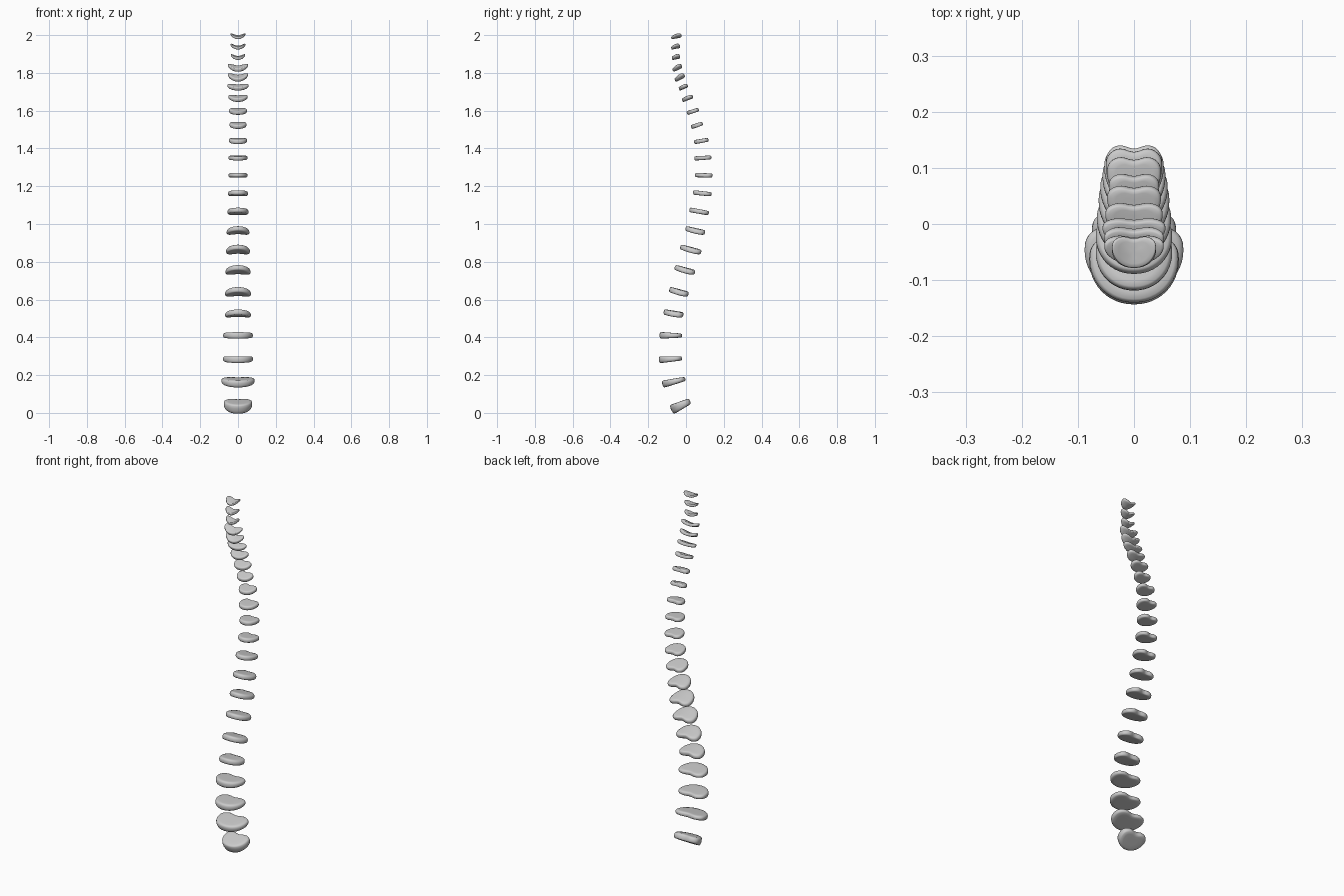
import bpy
import bmesh
import math

# Discs from top to bottom: z, front y, back y, half width, slope (dz/dy)
DISCS = [
    (1.990, -0.078, -0.021, 0.039, 0.17), (1.935, -0.078, -0.030, 0.039, 0.17),
    (1.880, -0.075, -0.030, 0.038, 0.18), (1.824, -0.070, -0.021, 0.053, 0.45),
    (1.773, -0.058, -0.006, 0.053, 0.48), (1.724, -0.037, 0.010, 0.056, 0.40),
    (1.665, -0.020, 0.038, 0.051, 0.36), (1.597, 0.005, 0.069, 0.048, 0.33),
    (1.523, 0.027, 0.090, 0.045, 0.33), (1.440, 0.043, 0.121, 0.048, 0.18),
    (1.350, 0.044, 0.137, 0.050, 0.06), (1.258, 0.048, 0.143, 0.050, -0.03),
    (1.162, 0.038, 0.138, 0.053, -0.11), (1.066, 0.018, 0.124, 0.056, -0.18),
    (0.966, -0.003, 0.104, 0.060, -0.21), (0.865, -0.030, 0.084, 0.063, -0.25),
    (0.757, -0.060, 0.051, 0.066, -0.25), (0.641, -0.088, 0.016, 0.068, -0.25),
    (0.527, -0.118, -0.011, 0.068, -0.14), (0.410, -0.140, -0.017, 0.079, -0.01),
    (0.285, -0.143, -0.017, 0.080, 0.06), (0.166, -0.125, 0.000, 0.088, 0.24),
    (0.040, -0.078, 0.025, 0.075, 0.47),
]
# Rim section: radius fraction, height fraction
SECTION = [(0.35, -0.5), (0.7, -0.5), (0.9, -0.47), (0.965, -0.36), (1, -0.14),
           (1, 0.14), (0.965, 0.36), (0.9, 0.47), (0.7, 0.5), (0.35, 0.5)]
SEGMENTS = 48


def kidney(angle):
    """Unit outline: rounded front (-y), flattened and notched back (+y)."""
    c, s = math.cos(angle), math.sin(angle)
    if s < 0:
        x = math.copysign(abs(c) ** 0.95, c)
        return x, 0.25 + 1.25 * s
    x = math.copysign(abs(c) ** 0.8, c)
    notch = 0.22 * math.exp(-(x / 0.38) ** 2) * s
    return x, 0.25 + 0.78 * s ** 0.75 - notch


def make_disc(name, z, y0, y1, half_w, slope, thick, wedge, curl):
    bm = bmesh.new()
    half_d = (y1 - y0) / 2

    def place(u, v, h):
        t = thick * (1 - wedge * v)
        y = v * half_d
        height = h * t + slope * y + curl * u * u
        return bm.verts.new((u * half_w, (y0 + y1) / 2 + y - h * t * slope, z + height))

    rings = []
    for r, h in SECTION:
        ring = []
        for i in range(SEGMENTS):
            u, v = kidney(2 * math.pi * i / SEGMENTS)
            ring.append(place(u * r, v * r, h))
        rings.append(ring)
    for a, b in zip(rings, rings[1:]):
        for i in range(SEGMENTS):
            j = (i + 1) % SEGMENTS
            bm.faces.new((a[i], a[j], b[j], b[i]))
    # Close the lower and upper faces
    low, high = place(0, 0, -0.5), place(0, 0, 0.5)
    for i in range(SEGMENTS):
        j = (i + 1) % SEGMENTS
        bm.faces.new((low, rings[0][j], rings[0][i]))
        bm.faces.new((high, rings[-1][i], rings[-1][j]))
    bmesh.ops.recalc_face_normals(bm, faces=bm.faces)
    for f in bm.faces:
        f.smooth = True
    mesh = bpy.data.meshes.new(name)
    bm.to_mesh(mesh)
    bm.free()
    bpy.context.collection.objects.link(bpy.data.objects.new(name, mesh))


# Stack of discs, thicker and more wedged toward the bottom, cupped at the top
for n, (z, y0, y1, w, slope) in enumerate(DISCS):
    thick = 0.014 + 0.016 * n / 21 if n < 22 else 0.038
    wedge = 0.28 if n >= 19 else 0.05
    curl = 0.014 if n < 5 else (0.006 if n < 7 else (-0.007 if 13 < n < 19 else 0))
    make_disc(f"spinal_disc_{n + 1:02d}", z, y0, y1, w, slope, thick, wedge, curl)
